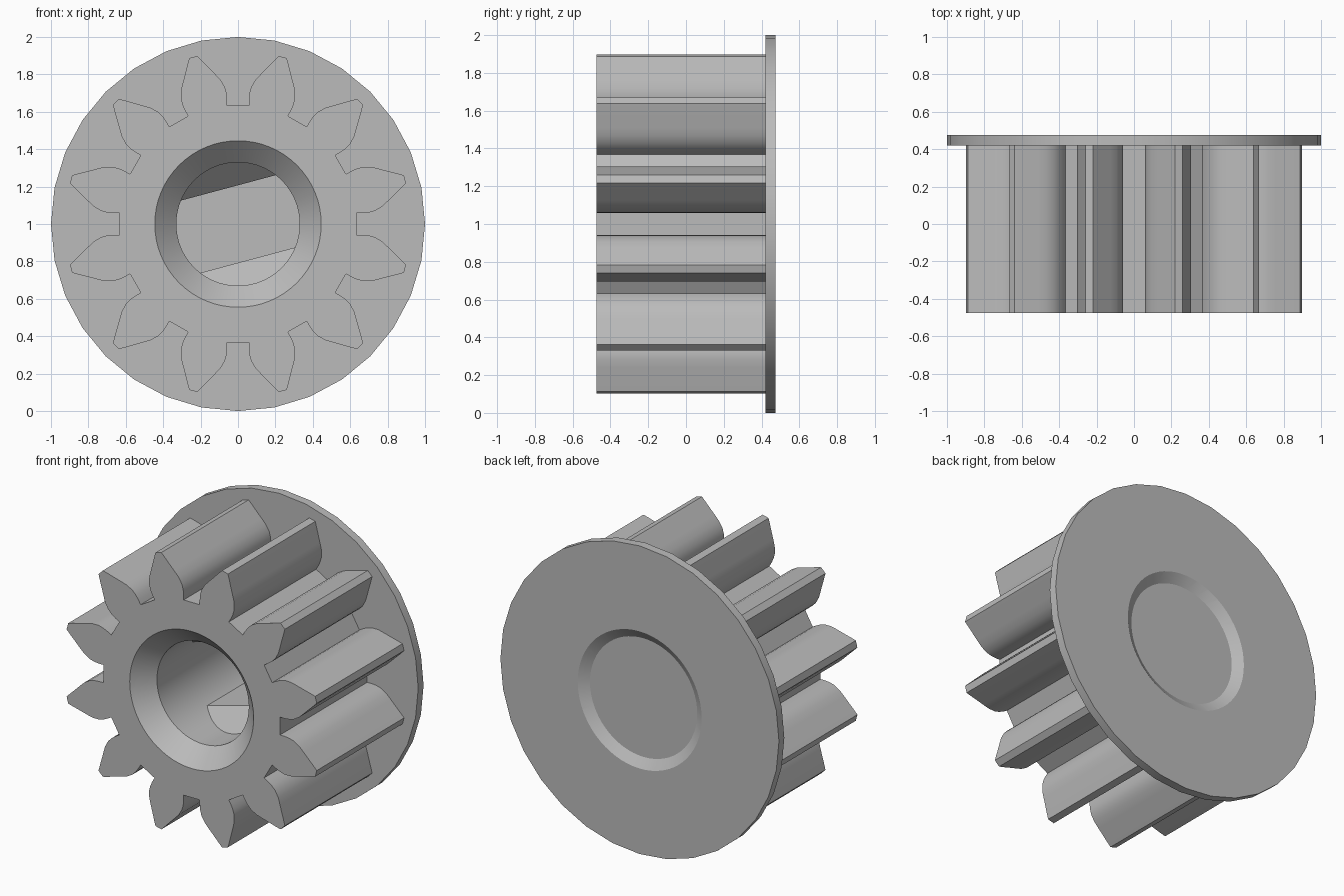
import bpy
import bmesh
from math import sin, cos, tau, radians
from mathutils import Matrix

cube = bpy.data.objects.get("Cube")
if cube:
    bpy.data.objects.remove(cube, do_unlink=True)

FRONT, SEAT, BACK = -0.475, 0.42, 0.475
TEETH = 12

grey = bpy.data.materials.new("light_grey")
grey.use_nodes = True
grey.diffuse_color = (0.5, 0.5, 0.5, 1)
grey.node_tree.nodes["Principled BSDF"].inputs["Base Color"].default_value = (0.5, 0.5, 0.5, 1)


def finish(name, bm):
    """Turn a bmesh built around the y axis into an object raised to axle height."""
    bmesh.ops.remove_doubles(bm, verts=bm.verts, dist=0.0001)
    bmesh.ops.recalc_face_normals(bm, faces=bm.faces)
    bm.transform(Matrix.Translation((0, 0, 1)))
    mesh = bpy.data.meshes.new(name)
    bm.to_mesh(mesh)
    bm.free()
    obj = bpy.data.objects.new(name, mesh)
    bpy.context.collection.objects.link(obj)
    mesh.materials.append(grey)
    return obj


def lathe(name, profile, steps):
    """Revolve (radius, y) points about the y axis."""
    bm = bmesh.new()
    verts = [bm.verts.new((r, y, 0)) for r, y in profile]
    edges = [bm.edges.new(pair) for pair in zip(verts, verts[1:])]
    bmesh.ops.spin(bm, geom=verts + edges, cent=(0, 0, 0), axis=(0, 1, 0),
                   angle=tau, steps=steps)
    return finish(name, bm)


def prism(name, outline, offset, turn=Matrix()):
    """Extrude a closed 3D outline along an offset vector."""
    bm = bmesh.new()
    face = bm.faces.new([bm.verts.new(p) for p in outline])
    new = bmesh.ops.extrude_face_region(bm, geom=[face], use_keep_orig=True)["geom"]
    bmesh.ops.translate(bm, vec=offset,
                        verts=[v for v in new if isinstance(v, bmesh.types.BMVert)])
    bm.transform(turn)
    return finish(name, bm)


def select_only(obj):
    bpy.ops.object.select_all(action="DESELECT")
    obj.select_set(True)
    bpy.context.view_layer.objects.active = obj


def cut(obj, cutter):
    mod = obj.modifiers.new("cut", "BOOLEAN")
    mod.operation = "DIFFERENCE"
    mod.solver = "EXACT"
    mod.object = cutter
    select_only(obj)
    bpy.ops.object.modifier_apply(modifier=mod.name)
    bpy.data.objects.remove(cutter, do_unlink=True)


def smooth(obj):
    select_only(obj)
    bpy.ops.object.shade_smooth_by_angle(angle=radians(30))


# Toothed body: one half tooth as (half width, height), mirrored and repeated
half_tooth = [(0.108, 0.627), (0.116, 0.655), (0.122, 0.69), (0.122, 0.725),
              (0.109, 0.77), (0.087, 0.81), (0.064, 0.85), (0.042, 0.89), (0.022, 0.924)]
tooth = [(-w, h) for w, h in half_tooth] + half_tooth[::-1]
outline = []
for i in range(TEETH):
    a = (i + 0.5) * tau / TEETH
    outline += [(w * cos(a) + h * sin(a), FRONT, h * cos(a) - w * sin(a)) for w, h in tooth]
gear_body = prism("gear_body", outline, (0, SEAT - FRONT, 0))

# Chamfered round bore
bore = lathe("bore_cutter", [(0, FRONT - 0.1), (0.545, FRONT - 0.1), (0.33, FRONT + 0.115),
                             (0.33, SEAT + 0.1), (0, SEAT + 0.1)], 64)
cut(gear_body, bore)
smooth(gear_body)

# Thin end flange with a shallow chamfered recess in its back
flange = lathe("end_flange", [(0, SEAT), (1, SEAT), (1, BACK), (0, BACK)], 32)
recess = lathe("recess_cutter", [(0, BACK - 0.04), (0.385, BACK - 0.04),
                                 (0.445, BACK), (0.475, BACK + 0.02), (0, BACK + 0.02)], 64)
cut(flange, recess)
smooth(flange)

# Two opposed shaft flats with sloped lead-ins inside the bore
ramp = FRONT + 0.446
for name, turn in (("upper_shaft_flat", -15), ("lower_shaft_flat", 165)):
    side = [(-0.32, ramp, 0.2), (-0.32, SEAT, 0.2), (-0.32, SEAT, 0.36), (-0.32, ramp - 0.16, 0.36)]
    prism(name, side, (0.64, 0, 0), Matrix.Rotation(radians(turn), 4, "Y"))
